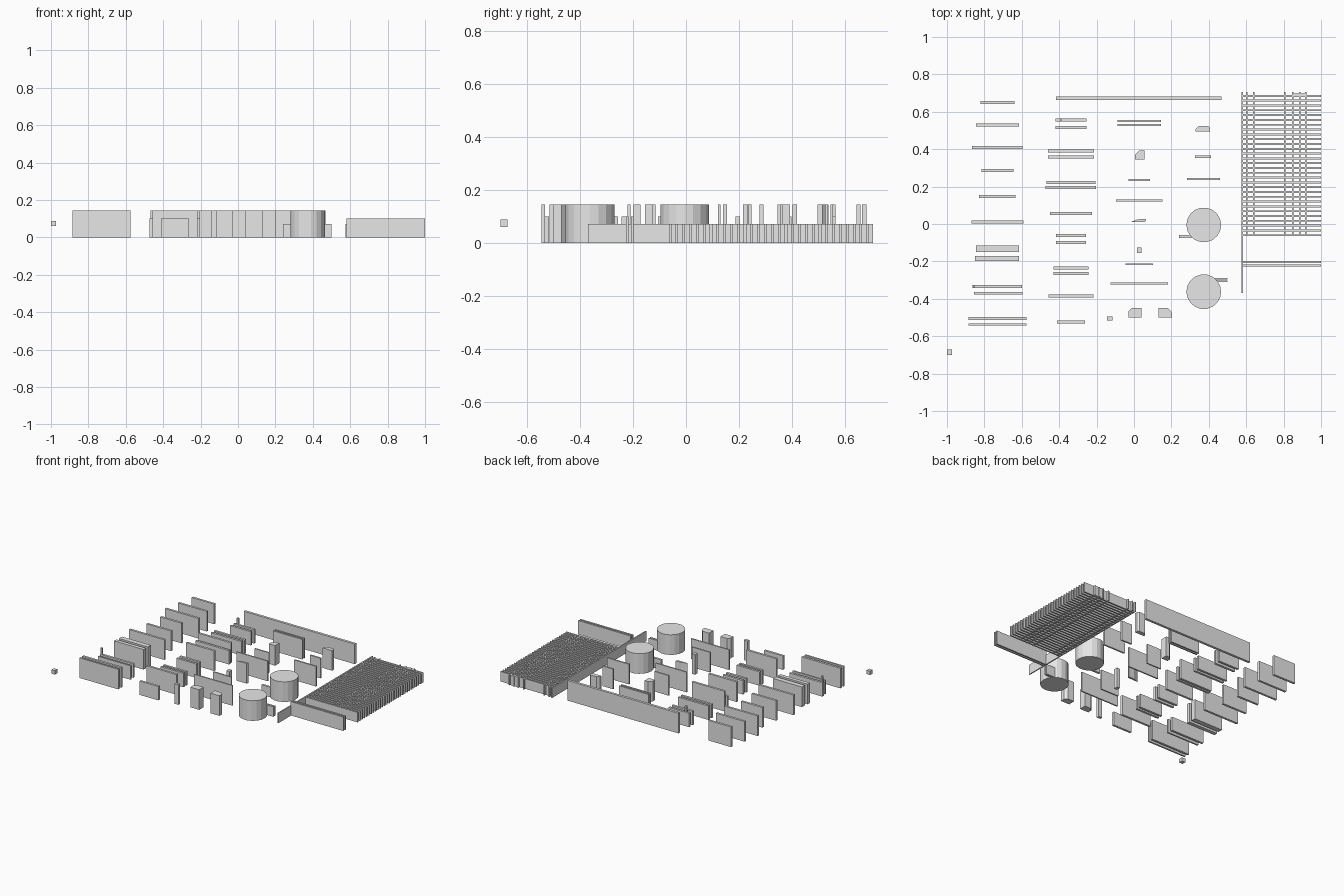
import bpy
import bmesh
import math

if "Cube" in bpy.data.objects:
    bpy.data.objects.remove(bpy.data.objects["Cube"], do_unlink=True)

# Single plain grey for every part
grey = bpy.data.materials.new("light_grey")
grey.use_nodes = True
grey.diffuse_color = (0.8, 0.8, 0.8, 1)
grey.node_tree.nodes["Principled BSDF"].inputs["Base Color"].default_value = grey.diffuse_color

TALL, MID, LOW = 0.145, 0.1, 0.072


def prism(name, outline, height, base=0.0):
    """Extrude a flat outline straight up into a closed solid."""
    mesh = bpy.data.meshes.new(name)
    bm = bmesh.new()
    floor = bm.faces.new([bm.verts.new((x, y, base)) for x, y in outline])
    result = bmesh.ops.extrude_face_region(bm, geom=[floor], use_keep_orig=True)
    for element in result["geom"]:
        if isinstance(element, bmesh.types.BMVert):
            element.co.z = base + height
    bmesh.ops.recalc_face_normals(bm, faces=bm.faces)
    bm.to_mesh(mesh)
    bm.free()
    mesh.materials.append(grey)
    part = bpy.data.objects.new(name, mesh)
    bpy.context.collection.objects.link(part)
    return part


def block(name, left, right, front, back, height, base=0.0):
    outline = [(left, front), (right, front), (right, back), (left, back)]
    return prism(name, outline, height, base)


def panel(name, centre, length, y, height=TALL, thick=0.016):
    """Upright panel running along x."""
    return block(name, centre - length / 2, centre + length / 2,
                 y - thick / 2, y + thick / 2, height)


def chamfered(name, left, right, front, back, cut_left, cut_right):
    """Block whose back corners are cut off."""
    outline = [(left, front), (right, front)]
    for x, cut, side in ((right, cut_right, -1), (left, cut_left, 1)):
        if cut:
            corner = [(x, back - cut), (x + side * cut, back)]
            outline += corner if side < 0 else corner[::-1]
        else:
            outline.append((x, back))
    return prism(name, outline, TALL)


# First column of wide panels: y, length
for y, length in [(0.65, 0.18), (0.53, 0.23), (0.41, 0.27), (0.285, 0.17),
                  (0.147, 0.195), (0.01, 0.28), (-0.505, 0.31)]:
    panel("first_column_panel", -0.73, length, y)
panel("first_column_front_panel", -0.73, 0.31, -0.538, TALL, 0.012)
panel("thick_panel_back", -0.73, 0.23, -0.133, TALL, 0.035)
panel("thick_panel_front", -0.733, 0.235, -0.185, TALL, 0.027)
panel("short_panel_back", -0.73, 0.265, -0.333, MID)
panel("short_panel_front", -0.725, 0.26, -0.37, MID, 0.012)
panel("short_panel_post", -0.855, 0.012, -0.333, TALL)

# Second column: y, length, height
for y, length, height in [(0.555, 0.165, MID), (0.517, 0.165, MID),
                          (0.39, 0.245, MID), (0.357, 0.245, MID),
                          (0.222, 0.26, TALL), (0.195, 0.27, MID),
                          (0.057, 0.225, TALL),
                          (-0.062, 0.16, MID), (-0.098, 0.16, MID),
                          (-0.235, 0.185, MID), (-0.265, 0.185, MID),
                          (-0.385, 0.24, TALL), (-0.525, 0.15, MID)]:
    panel("second_column_panel", -0.337, length, y, height)
panel("second_column_post", -0.39, 0.012, 0.555, TALL)

# Third column of thin panels: y, length
for y, length in [(0.55, 0.235), (0.53, 0.235), (0.235, 0.115),
                  (0.125, 0.25), (-0.215, 0.145), (-0.318, 0.305)]:
    panel("third_column_panel", 0.028, length, y, TALL, 0.01)
prism("bent_wedge", [(-0.02, 0.01), (0.06, 0.012), (0.065, 0.028), (0.02, 0.025)], TALL)
block("small_post_middle", 0.015, 0.04, -0.155, -0.125, TALL)
block("small_post_front", -0.145, -0.115, -0.515, -0.495, TALL)
chamfered("cut_block_back", 0.005, 0.055, 0.345, 0.392, 0.022, 0)
chamfered("cut_block_front_left", -0.03, 0.04, -0.5, -0.45, 0.018, 0)
chamfered("cut_block_front_right", 0.132, 0.202, -0.5, -0.45, 0, 0.02)

# Long rear panel
panel("long_rear_panel", 0.025, 0.885, 0.672, TALL, 0.018)

# Fourth column: short panels, cut block and drums with tabs
chamfered("cut_block_right", 0.33, 0.405, 0.495, 0.525, 0.018, 0.01)
panel("fourth_column_short_panel", 0.368, 0.085, 0.36, TALL, 0.012)
panel("fourth_column_long_panel", 0.372, 0.175, 0.24, TALL, 0.012)
SIDES, RADIUS = 18, 0.093
for name, y in (("drum_back", -0.005), ("drum_front", -0.362)):
    angles = [math.tau * i / SIDES for i in range(SIDES)]
    prism(name, [(0.373 + RADIUS * math.cos(a), y + RADIUS * math.sin(a))
                 for a in angles], TALL)
panel("drum_back_tab", 0.275, 0.07, -0.066, LOW)
for y in (-0.293, -0.306):
    panel("drum_front_tab", 0.465, 0.07, y, LOW, 0.008)

# Slatted rack: slats along x, crossed by narrow runners along y
SLATS = 30
for i in range(SLATS):
    y = -0.06 + i * 0.745 / (SLATS - 1)
    panel("rack_slat", 0.79, 0.42, y, LOW, 0.01)
for x in (0.602, 0.64, 0.805, 0.85, 0.885, 0.918):
    block("rack_runner", x - 0.004, x + 0.004, -0.06, 0.705, LOW)
panel("rack_end_cap", 0.885, 0.07, 0.695, LOW, 0.008)
block("rack_side_wall", 0.575, 0.583, -0.37, 0.705, LOW)
for y in (-0.203, -0.222):
    panel("rack_front_rail", 0.79, 0.42, y, MID, 0.01)

# Small separate cube
block("small_cube", -1.0, -0.972, -0.7, -0.672, 0.028, 0.06)
